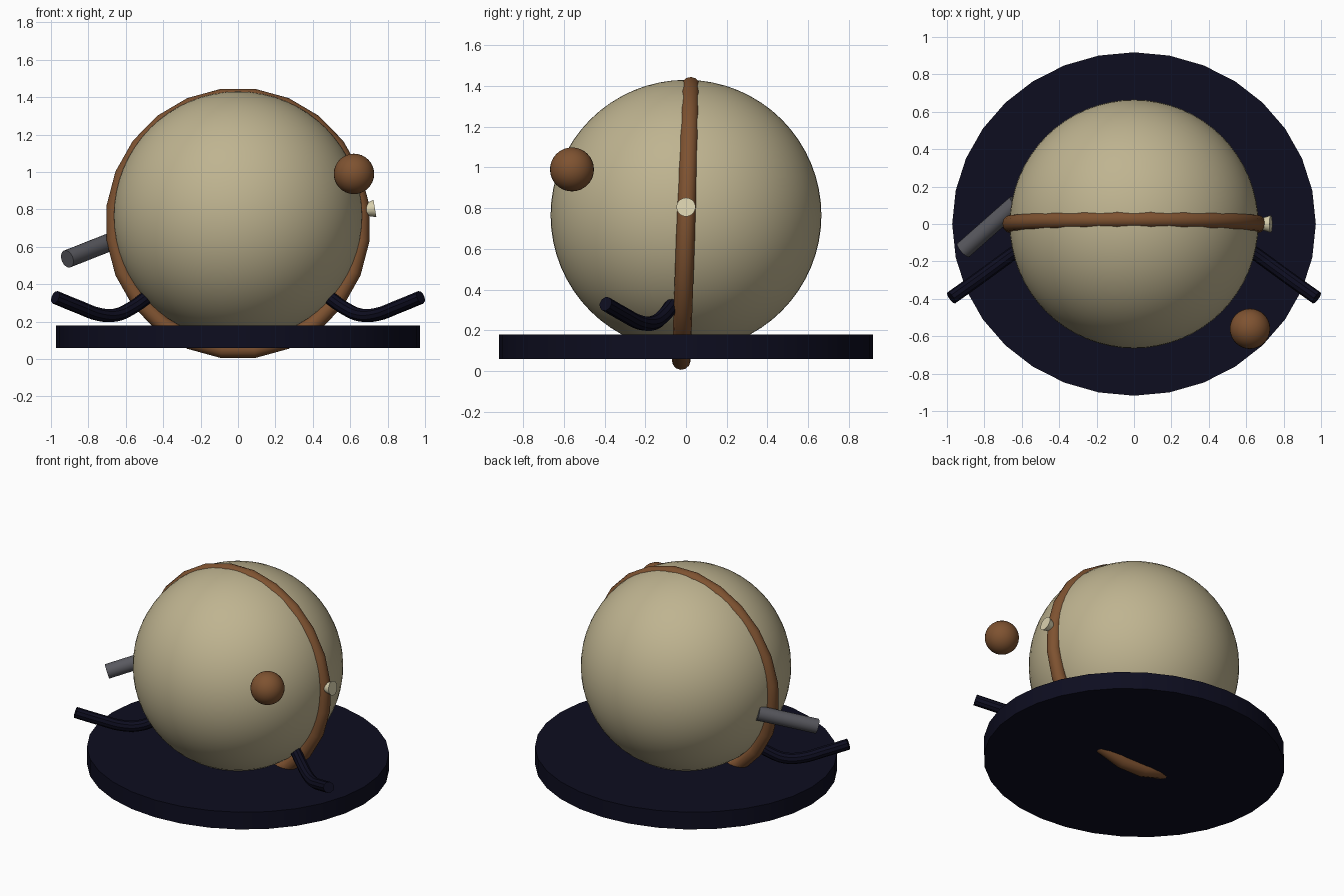
import bpy, math
from mathutils import Vector

if "Cube" in bpy.data.objects:
    bpy.data.objects.remove(bpy.data.objects["Cube"])


def material(name, rgb):
    m = bpy.data.materials.new(name)
    m.diffuse_color = (*rgb, 1)
    m.use_nodes = True
    m.node_tree.nodes["Principled BSDF"].inputs["Base Color"].default_value = m.diffuse_color
    return m


CREAM = material("cream", (0.52, 0.455, 0.28))
PALE = material("pale cream", (0.70, 0.64, 0.43))
BROWN = material("brown", (0.21, 0.085, 0.03))
NAVY = material("dark navy", (0.004, 0.004, 0.014))
GREY = material("grey", (0.10, 0.10, 0.115))


def finish(name, mat):
    ob = bpy.context.object
    ob.name = name
    ob.data.materials.append(mat)
    bpy.ops.object.shade_smooth_by_angle(angle=math.radians(35))
    return ob


def sphere(name, loc, r, mat, seg):
    bpy.ops.mesh.primitive_uv_sphere_add(segments=seg, ring_count=seg // 2, radius=r, location=loc)
    return finish(name, mat)


def frustum(name, a, b, r1, r2, mat, sides=20):
    """Capped cone or cylinder running from point a to point b."""
    a, b = Vector(a), Vector(b)
    bpy.ops.mesh.primitive_cone_add(vertices=sides, radius1=r1, radius2=r2,
                                    depth=(b - a).length, location=(a + b) / 2)
    bpy.context.object.rotation_euler = (b - a).to_track_quat('Z', 'Y').to_euler()
    return finish(name, mat)


def tube(name, points, r, mat):
    """Round tube swept along a smooth path."""
    cu = bpy.data.curves.new(name, 'CURVE')
    cu.dimensions = '3D'
    cu.bevel_depth, cu.bevel_resolution = r, 3
    cu.use_fill_caps = True
    cu.resolution_u = 4
    sp = cu.splines.new('BEZIER')
    sp.bezier_points.add(len(points) - 1)
    for bp, p in zip(sp.bezier_points, points):
        bp.co = p
        bp.handle_left_type = bp.handle_right_type = 'AUTO'
    ob = bpy.data.objects.new(name, cu)
    bpy.context.collection.objects.link(ob)
    bpy.ops.object.select_all(action='DESELECT')
    ob.select_set(True)
    bpy.context.view_layer.objects.active = ob
    bpy.ops.object.convert(target='MESH')
    return finish(name, mat)


# Large ball body
sphere("body", (0, 0, 0.765), 0.665, CREAM, 64)

# Band around the body, leaning slightly back
bpy.ops.mesh.primitive_torus_add(major_segments=24, minor_segments=12, major_radius=0.674,
                                 minor_radius=0.046, location=(0, 0, 0.725),
                                 rotation=(math.radians(88), 0, 0))
band = finish("band", BROWN)
for v in band.data.vertices:  # half-step turn puts flats at top and sides
    c, s = math.cos(math.pi / 24), math.sin(math.pi / 24)
    x, y, z = v.co
    v.co = ((x * c - y * s) * 0.985, (x * s + y * c) * 1.008, z)

# Base disc
bpy.ops.mesh.primitive_cylinder_add(vertices=32, radius=1, depth=0.12, location=(0, 0, 0.12))
bpy.context.object.scale = (0.972, 0.918, 1)
finish("base_disc", NAVY)

# Small floating ball
sphere("small_ball", (0.62, -0.56, 0.99), 0.108, BROWN, 32)

# Flared knob on the right side
frustum("knob", (0.655, 0, 0.792), (0.732, 0, 0.805), 0.022, 0.047, PALE)

# Grey pipe on the left side
frustum("pipe", (-0.63, 0.11, 0.647), (-0.913, -0.14, 0.535), 0.048, 0.048, GREY)

# Bent arms, mirrored left and right
ARM = [(0.48, -0.06, 0.335), (0.57, -0.11, 0.272), (0.65, -0.16, 0.236),
       (0.74, -0.225, 0.238), (0.85, -0.305, 0.278), (0.977, -0.395, 0.33)]
for side, sx in (("right", 1), ("left", -1)):
    tube("arm_" + side, [(sx * x, y, z) for x, y, z in ARM], 0.036, NAVY)
